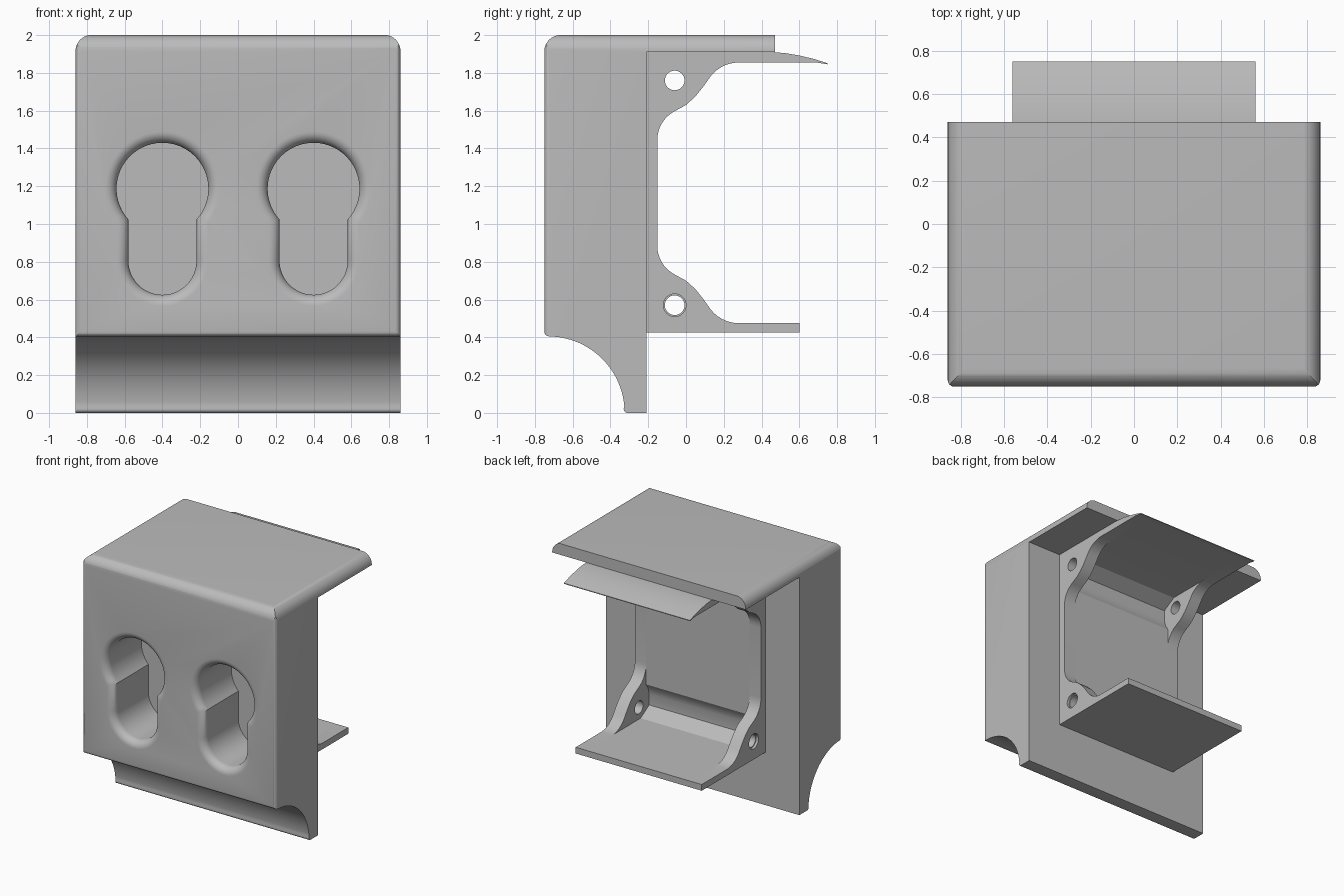
import bpy, bmesh, math

cube = bpy.data.objects.get("Cube")
if cube:
    bpy.data.objects.remove(cube, do_unlink=True)

grey = bpy.data.materials.new("plain_grey")
grey.use_nodes = True
grey.diffuse_color = (0.5, 0.5, 0.5, 1)
grey.node_tree.nodes["Principled BSDF"].inputs["Base Color"].default_value = (0.5, 0.5, 0.5, 1)


def arc(cx, cy, r, start, end, n=10):
    angles = [math.radians(start + (end - start) * i / n) for i in range(n + 1)]
    return [(cx + r * math.cos(a), cy + r * math.sin(a)) for a in angles]


def loft(name, rings):
    """Skin a list of equal-length rings and cap both ends."""
    bm = bmesh.new()
    loops = [[bm.verts.new(p) for p in ring] for ring in rings]
    for a, b in zip(loops, loops[1:]):
        for i in range(len(a)):
            j = (i + 1) % len(a)
            bm.faces.new((a[i], a[j], b[j], b[i]))
    bm.faces.new(loops[0])
    bm.faces.new(loops[-1])
    bmesh.ops.recalc_face_normals(bm, faces=bm.faces)
    mesh = bpy.data.meshes.new(name)
    bm.to_mesh(mesh)
    bm.free()
    mesh.materials.append(grey)
    obj = bpy.data.objects.new(name, mesh)
    bpy.context.collection.objects.link(obj)
    return obj


def prism(name, profile, axis, lo, hi):
    """Extrude a 2D profile along one axis."""
    def place(p, d):
        q = list(p)
        q.insert(axis, d)
        return q
    return loft(name, [[place(p, d) for p in profile] for d in (lo, hi)])


def combine(obj, tool, operation):
    tool.hide_render = True
    mod = obj.modifiers.new("cut", 'BOOLEAN')
    mod.object = tool
    mod.operation = operation
    mod.solver = 'EXACT'
    bpy.context.view_layer.objects.active = obj
    bpy.ops.object.modifier_apply(modifier=mod.name)
    bpy.data.objects.remove(tool, do_unlink=True)


def smooth(obj):
    bpy.ops.object.select_all(action='DESELECT')
    obj.select_set(True)
    bpy.context.view_layer.objects.active = obj
    bpy.ops.object.shade_smooth_by_angle(angle=math.radians(30))


# Housing: side profile with top cover and scooped lower front
W, FRONT, BACK = 0.86, -0.75, -0.21
side = (arc(FRONT + 0.085, 1.915, 0.085, 180, 90)
        + [(0.47, 2), (0.47, 1.91), (BACK, 1.91), (BACK, 0)]
        + arc(-0.31, 0.02, 0.02, 270, 180, 4)
        + arc(-0.73, 0.0, 0.405, 5, 86, 24)
        + arc(-0.725, 0.43, 0.025, 270, 180, 4))
housing = prism("housing", side, 0, -1, 1)

# Round the long top edges and the upright front corners
front = ([(W, -0.1)] + arc(W - 0.085, 1.916, 0.085, 0, 90)
         + arc(0.085 - W, 1.916, 0.085, 90, 180) + [(-W, -0.1)])
combine(housing, prism("front_outline", front, 1, -1, 1), 'INTERSECT')
r = 0.03
plan = ([(W, 1)] + arc(W - r, FRONT + r - 0.001, r, 0, -90, 6)
        + arc(r - W, FRONT + r - 0.001, r, -90, -180, 6) + [(-W, 1)])
combine(housing, prism("plan_outline", plan, 2, -1, 3), 'INTERSECT')


# Keyhole recesses with rounded rims
def keyhole(cx, y, grow):
    big, slot = 0.243 + grow, 0.18 + grow
    a = math.degrees(math.acos(slot / big))
    outline = (arc(cx, 1.187, big, -a, 180 + a, 40)
               + arc(cx, 0.805, slot, 180, 360, 24))
    return [(x, y, z) for x, z in outline]


lip = 0.06
steps = [math.radians(90 * i / 8) for i in range(9)]
for cx in (-0.4, 0.4):
    rings = [keyhole(cx, FRONT + 0.44, 0)]
    rings += [keyhole(cx, FRONT + lip * (1 - math.sin(t)), lip * (1 - math.cos(t)))
              for t in steps]
    rings.append(keyhole(cx, FRONT - 0.05, lip))
    combine(housing, loft("keyhole_cutter", rings), 'DIFFERENCE')
smooth(housing)


# Rear bracket: mirrored inner rim between a floor plate and a curved top tongue
def bracket_profile(rim):
    upper = [(y, 2.33 - z) for y, z in reversed(rim)]
    tongue = [(0.69, 1.855), (0.75, 1.845), (0.75, 1.851), (0.68, 1.873),
              (0.6, 1.892), (0.53, 1.904), (0.46, 1.91)]
    return ([(-0.22, 0.425), (0.6, 0.425), (0.6, 0.475)] + rim + upper
            + tongue + [(-0.22, 1.91)])


ear_rim = (arc(0.28, 0.665, 0.19, 270, 212, 8)
           + [(0.09, 0.605), (0.05, 0.655), (0.0, 0.7)]
           + arc(0.02, 0.885, 0.172, 242, 180, 8))
for name, s in (("left_ear", 1), ("right_ear", -1)):
    ear = prism(name, bracket_profile(ear_rim), 0, s * 0.46, s * 0.56)
    for z in (0.57, 1.76):
        hole = arc(-0.06, z, 0.052, 0, 348.75, 31)
        combine(ear, prism("hole_cutter", hole, 0, s * 0.4, s * 0.6), 'DIFFERENCE')
    # shallow counterbore on the lower hole
    wide = arc(-0.06, 0.57, 0.06, 0, 348.75, 31)
    combine(ear, prism("counterbore_cutter", wide, 0, s * 0.54, s * 0.6), 'DIFFERENCE')
    smooth(ear)

# Middle web with grooves along the floor and the tongue
groove = [(-0.08, 0.475), (-0.19, 0.54), (-0.19, 0.63), (-0.175, 0.68), (-0.15, 0.72)]
smooth(prism("bracket_web", bracket_profile(groove), 0, -0.46, 0.46))
